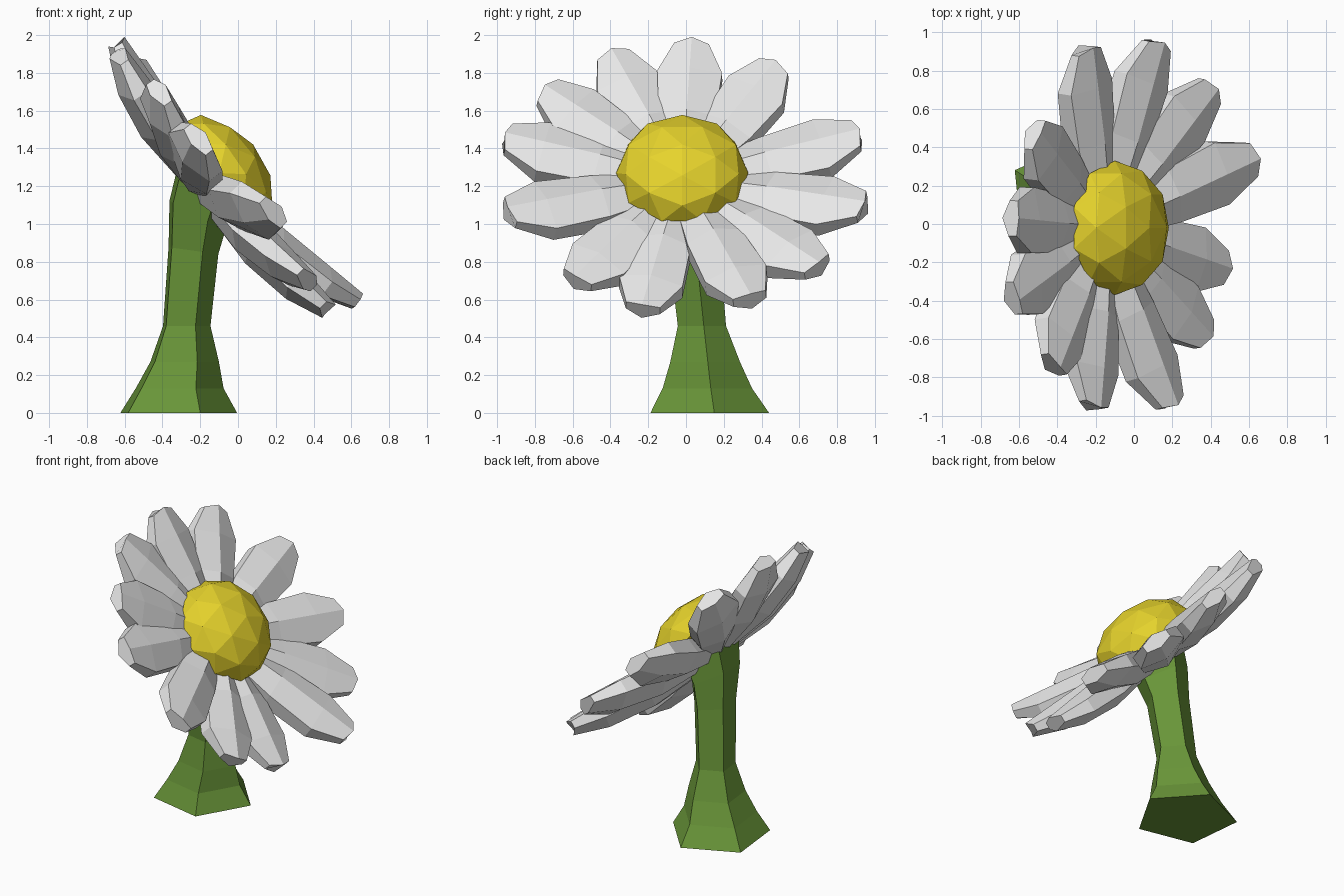
import bpy, bmesh, math
from mathutils import Vector, Matrix

if "Cube" in bpy.data.objects:
    bpy.data.objects.remove(bpy.data.objects["Cube"])


def material(name, rgb):
    m = bpy.data.materials.new(name)
    m.diffuse_color = (*rgb, 1)
    m.use_nodes = True
    m.node_tree.nodes["Principled BSDF"].inputs["Base Color"].default_value = m.diffuse_color
    return m


WHITE = material("petal white", (0.8, 0.8, 0.8))
YELLOW = material("centre yellow", (0.79, 0.65, 0.025))
GREEN = material("stem green", (0.14, 0.30, 0.04))


def finish(bm, name, mat):
    bmesh.ops.recalc_face_normals(bm, faces=bm.faces)
    me = bpy.data.meshes.new(name)
    bm.to_mesh(me)
    bm.free()
    me.materials.append(mat)
    ob = bpy.data.objects.new(name, me)
    bpy.context.collection.objects.link(ob)
    return ob


def loft(name, rings, mat):
    """Skin a list of rings and cap both ends."""
    bm = bmesh.new()
    vs = [[bm.verts.new(p) for p in ring] for ring in rings]
    k = len(vs[0])
    for a, b in zip(vs, vs[1:]):
        for i in range(k):
            j = (i + 1) % k
            bm.faces.new((a[i], a[j], b[j], b[i]))
    bm.faces.new(vs[0])
    bm.faces.new(vs[-1])
    return finish(bm, name, mat)


# flower head frame: centre and facing direction
C = Vector((-0.10, -0.02, 1.27))
TILT = math.radians(50)
HEAD = Matrix.Rotation(TILT, 4, 'Y')
N = HEAD @ Vector((0, 0, 1))

# stem: five-sided, flared foot, leaning into the head (x, y, z, radius, tilt)
rings = []
for x, y, z, r, tilt in [(-.335, .115, 0, .332, 0), (-.325, .105, .13, .25, 0),
                         (-.295, .095, .27, .195, 0), (-.28, .08, .46, .135, 0),
                         (-.245, .04, .86, .143, 8), (-.225, .01, 1.05, .18, 28),
                         (-.19, -.01, 1.17, .22, 48)]:
    rot = Matrix.Rotation(math.radians(tilt), 4, 'Y')
    ring = []
    for i in range(5):
        a = math.radians(6 + 72 * i)
        ring.append(Vector((x, y, z)) + rot @ Vector((r * math.cos(a), r * math.sin(a), 0)))
    rings.append(ring)
loft("stem", rings, GREEN)

# yellow centre: flattened faceted ball, shallow at the back
bm = bmesh.new()
bmesh.ops.create_icosphere(bm, subdivisions=2, radius=1)
for v in bm.verts:
    if v.co.z < -.1:
        v.co.z *= .3
        v.co.xy *= .9
bm.transform(Matrix.Translation(C) @ HEAD @ Matrix.Diagonal((.35, .35, .235, 1)))
finish(bm, "flower_centre", YELLOW)

# petals: six-sided, ridged, widest near the end, aimed at each tip
TIPS = [(-.635, .03, 1.95), (-.52, .47, 1.83), (-.25, .91, 1.47), (.12, .94, 1.09),
        (.40, .70, .77), (.62, .34, .60), (.47, -.23, .55), (.37, -.58, .70),
        (.19, -.94, 1.06), (-.21, -.95, 1.45), (-.42, -.74, 1.70), (-.63, -.39, 1.89)]
for k, tip in enumerate(TIPS):
    tip = Vector(tip)
    out = tip - C
    out = (out - N * out.dot(N)).normalized()
    start = C - N * .095 + out * .13
    along = (tip - start).normalized()
    side = N.cross(along).normalized()
    up = along.cross(side)
    rings = []
    for t, w, h, sag, point in [(0, .09, .09, 0, 0), (.4, .15, .11, .025, 0),
                                (.76, .172, .09, .025, 0), (.99, .092, .05, 0, .025)]:
        p = start.lerp(tip, t) - up * sag
        rings.append([p + side * (w / .866 * math.cos(a)) + up * (h * math.sin(a))
                      + along * (point if abs(math.sin(a)) > .9 else 0)
                      for a in (math.radians(30 + 60 * i) for i in range(6))])
    loft(f"petal_{k + 1}", rings, WHITE)
